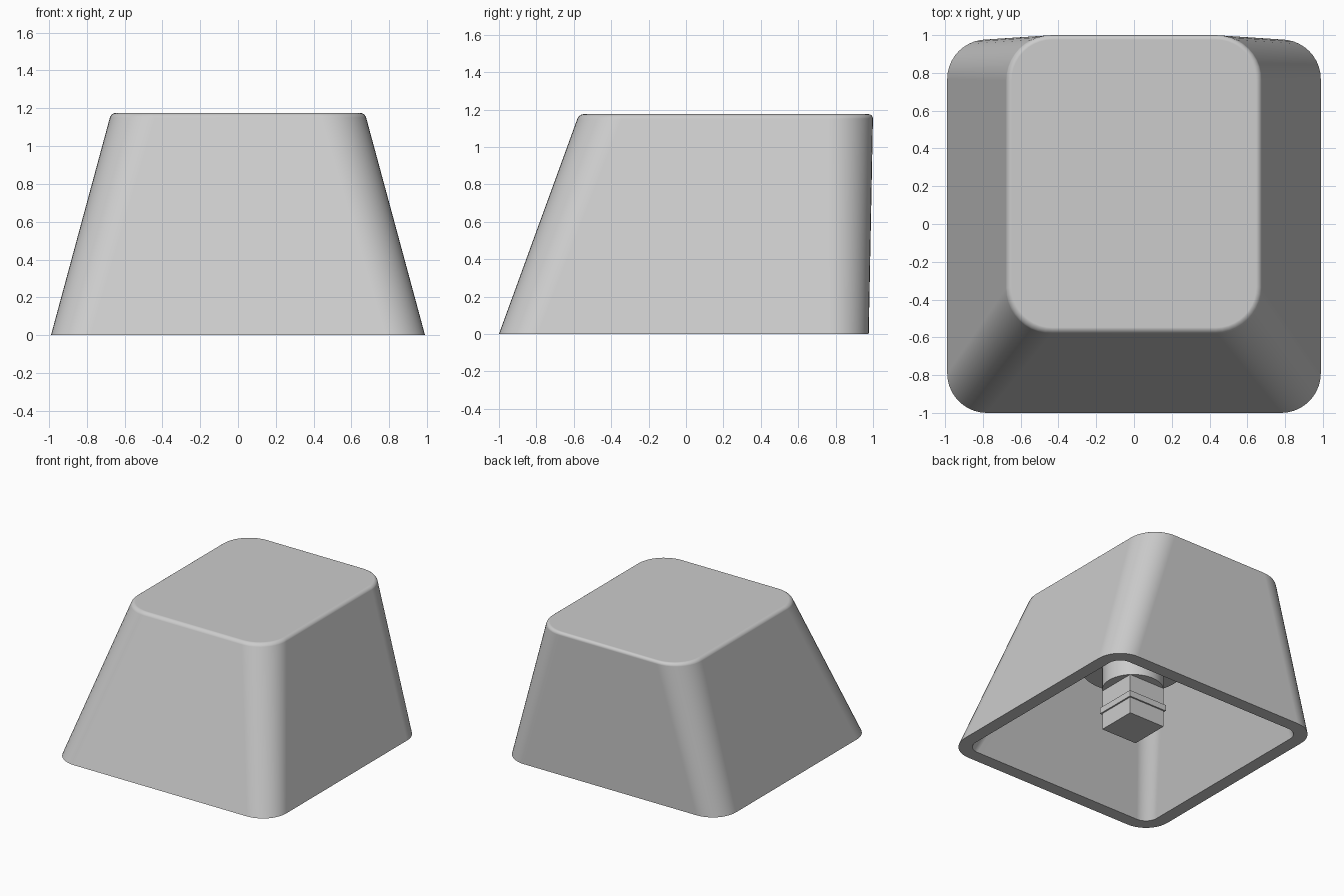
import bpy
import bmesh
from math import pi, sin, cos, radians

cube = bpy.data.objects.get("Cube")
if cube:
    bpy.data.objects.remove(cube, do_unlink=True)

HEIGHT = 1.175
WALL = 0.105
BEVEL = 0.024
CEILING = 0.93
STEM_Y = -0.013
COLOUR = (0.604, 0.604, 0.604, 1)

grey = bpy.data.materials.new("light_grey_plastic")
grey.use_nodes = True
grey.diffuse_color = COLOUR
grey.node_tree.nodes["Principled BSDF"].inputs["Base Color"].default_value = COLOUR


def finish(name, bm, smooth=True):
    """Turn a bmesh into a named object with sharp-edged smooth shading."""
    bmesh.ops.recalc_face_normals(bm, faces=bm.faces)
    mesh = bpy.data.meshes.new(name)
    bm.to_mesh(mesh)
    bm.free()
    mesh.materials.append(grey)
    obj = bpy.data.objects.new(name, mesh)
    bpy.context.collection.objects.link(obj)
    if smooth:
        bpy.ops.object.select_all(action='DESELECT')
        obj.select_set(True)
        bpy.context.view_layer.objects.active = obj
        bpy.ops.object.shade_smooth_by_angle(angle=radians(30))
        weighted = obj.modifiers.new("weighted_normals", 'WEIGHTED_NORMAL')
        weighted.keep_sharp = True


def section(bm, z, height, inset, steps=10):
    """Rounded rectangle ring of a body tapering over a height, moved inwards by inset."""
    t = z / height
    mix = lambda low, high: low + (high - low) * t
    half = mix(0.989, 0.671) - inset
    front = mix(-1.0, -0.572) + inset
    back = mix(0.977, 1.0) - inset
    r = mix(0.21, 0.24) - inset
    corners = [(half - r, back - r), (r - half, back - r),
               (r - half, front + r), (half - r, front + r)]
    ring = []
    for i, (cx, cy) in enumerate(corners):
        for k in range(steps + 1):
            a = (i + k / steps) * pi / 2
            ring.append(bm.verts.new((cx + r * cos(a), cy + r * sin(a), z)))
    return ring


# Hollow cap: inner ceiling, down the inside, across the rim, up the outside, over the bevel
bm = bmesh.new()
levels = [(CEILING, CEILING, WALL), (0, CEILING, WALL), (0, HEIGHT, 0)]
for k in range(7):
    a = k / 6 * pi / 2
    levels.append((HEIGHT - BEVEL + BEVEL * sin(a), HEIGHT, BEVEL * (1 - cos(a))))
rings = [section(bm, z, height, inset) for z, height, inset in levels]
for low, high in zip(rings, rings[1:]):
    for i in range(len(low)):
        j = (i + 1) % len(low)
        bm.faces.new((low[i], low[j], high[j], high[i]))
bm.faces.new(rings[0])
bm.faces.new(rings[-1])
finish("cap_shell", bm)


def cylinder(name, radius, bottom, top):
    bm = bmesh.new()
    bmesh.ops.create_cone(bm, cap_ends=True, segments=48, radius1=radius,
                          radius2=radius, depth=top - bottom)
    bmesh.ops.translate(bm, verts=bm.verts, vec=(0, STEM_Y, (top + bottom) / 2))
    finish(name, bm)


def block(name, width, bottom, top):
    bm = bmesh.new()
    bmesh.ops.create_cube(bm, size=1)
    bmesh.ops.scale(bm, verts=bm.verts, vec=(width, width, top - bottom))
    bmesh.ops.translate(bm, verts=bm.verts, vec=(0, STEM_Y, (top + bottom) / 2))
    finish(name, bm, smooth=False)


# Stem under the ceiling
cylinder("stem_mount", 0.40, 0.64, CEILING + 0.02)
cylinder("stem_collar", 0.23, 0.44, 0.66)
block("stem_post", 0.325, 0.11, 0.46)
block("stem_ridge", 0.35, 0.245, 0.295)
